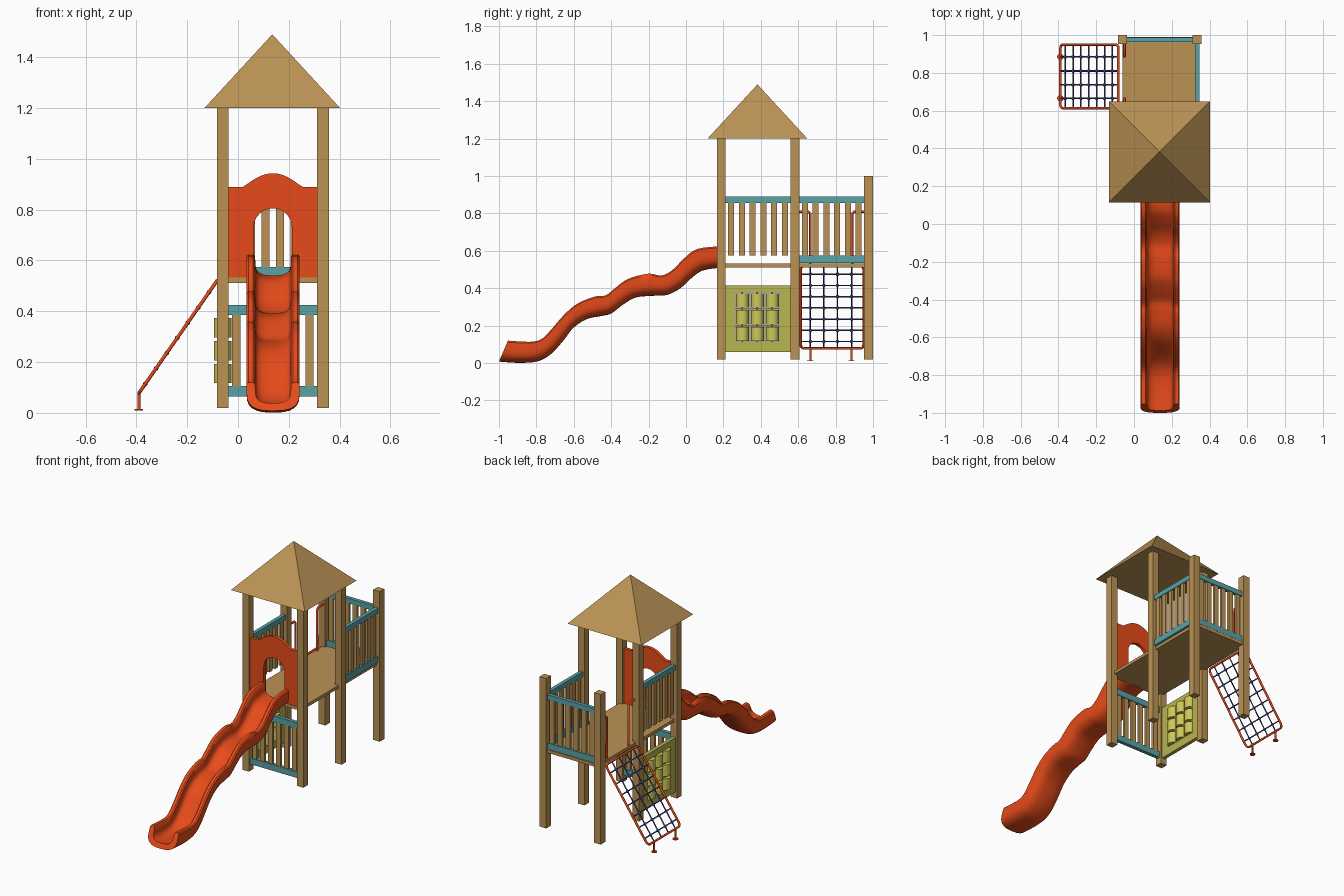
import bpy, bmesh, math
from mathutils import Vector, Matrix

if "Cube" in bpy.data.objects:
    bpy.data.objects.remove(bpy.data.objects["Cube"])


def material(name, rgb):
    m = bpy.data.materials.new(name)
    m.diffuse_color = (*rgb, 1)
    m.use_nodes = True
    m.node_tree.nodes["Principled BSDF"].inputs["Base Color"].default_value = m.diffuse_color
    return m


WOOD = material("wood", (0.50, 0.29, 0.09))
TEAL = material("teal", (0.10, 0.36, 0.38))
RED = material("orange_red", (0.80, 0.07, 0.01))
LIME = material("lime", (0.48, 0.46, 0.08))
YELLOW = material("yellow", (0.62, 0.58, 0.10))
ROPE = material("rope", (0.06, 0.06, 0.25))


def finish(name, bm, mat, smooth=None):
    bmesh.ops.recalc_face_normals(bm, faces=bm.faces)
    me = bpy.data.meshes.new(name)
    bm.to_mesh(me)
    bm.free()
    ob = bpy.data.objects.new(name, me)
    bpy.context.collection.objects.link(ob)
    me.materials.append(mat)
    if smooth:
        bpy.ops.object.select_all(action='DESELECT')
        ob.select_set(True)
        bpy.context.view_layer.objects.active = ob
        bpy.ops.object.shade_smooth_by_angle(angle=math.radians(smooth))
    return ob


def boxes(name, specs, mat):
    """Each spec is (x0, x1, y0, y1, z0, z1)."""
    bm = bmesh.new()
    for x0, x1, y0, y1, z0, z1 in specs:
        m = Matrix.Translation(((x0 + x1) / 2, (y0 + y1) / 2, (z0 + z1) / 2))
        bmesh.ops.create_cube(bm, size=1, matrix=m @ Matrix.Diagonal((x1 - x0, y1 - y0, z1 - z0, 1)))
    return finish(name, bm, mat)


def tubes(name, paths, radius, mat, closed=False, res=2):
    cu = bpy.data.curves.new(name, 'CURVE')
    cu.dimensions = '3D'
    cu.bevel_depth = radius
    cu.bevel_resolution = res
    cu.use_fill_caps = True
    for path in paths:
        s = cu.splines.new('POLY')
        s.points.add(len(path) - 1)
        for p, co in zip(s.points, path):
            p.co = (*co, 1)
        s.use_cyclic_u = closed
    cu.materials.append(mat)
    ob = bpy.data.objects.new(name, cu)
    bpy.context.collection.objects.link(ob)
    return ob


def catmull(pts, n):
    out = []
    for i in range(len(pts) - 1):
        a, b, c, d = (Vector(pts[min(max(k, 0), len(pts) - 1)]) for k in range(i - 1, i + 3))
        for j in range(n):
            t = j / n
            out.append(0.5 * (2 * b + (c - a) * t + (2 * a - 5 * b + 4 * c - d) * t * t
                              + (3 * b - a - 3 * c + d) * t ** 3))
    return out + [Vector(pts[-1])]


XL, XR, CX = -0.06, 0.334, 0.137
YF, YM, YB = 0.188, 0.582, 0.976
H = 0.0235

# Posts
for y, top, row in ((YF, 1.2, "front"), (YM, 1.2, "middle"), (YB, 1.0, "rear")):
    for x, side in ((XL, "left"), (XR, "right")):
        boxes(f"{row}_{side}_post", [(x - H, x + H, y - H, y + H, 0.02, top)], WOOD)

# Roof
bm = bmesh.new()
bmesh.ops.create_cone(bm, cap_ends=True, segments=4, radius1=0.267 * math.sqrt(2), radius2=0, depth=0.29,
                      matrix=Matrix.Translation((0.135, 0.382, 1.345)) @ Matrix.Rotation(math.pi / 4, 4, 'Z'))
finish("roof", bm, WOOD)

# Decks
boxes("tower_deck", [(XL, XR, YF - 0.015, YM, 0.512, 0.532)], WOOD)
boxes("rear_deck", [(XL, XR, YM, YB + 0.015, 0.512, 0.532)], WOOD)


# Railings: six slats between two rails, along x or y
def railing(name, axis, at, mid, rails, slat_z):
    def span(u0, u1, half, z0, z1):
        if axis == 'x':
            return (u0, u1, at - half, at + half, z0, z1)
        return (at - half, at + half, u0, u1, z0, z1)
    half_len = 0.197 - H
    boxes(name + "_rails", [span(mid - half_len, mid + half_len, 0.012, *z) for z in rails], TEAL)
    centres = [mid + (i - 2.5) * 0.0575 for i in range(6)]
    boxes(name + "_slats", [span(c - 0.016, c + 0.016, 0.008, *slat_z) for c in centres], WOOD)


UPPER, LOWER = (0.857, 0.89), (0.535, 0.575)
railing("rear_railing", 'x', YB, CX, [UPPER, LOWER], (0.575, 0.857))
railing("rear_right_railing", 'y', XR, (YM + YB) / 2, [UPPER, LOWER], (0.575, 0.857))
railing("tower_left_railing", 'y', XL, (YF + YM) / 2, [UPPER], (0.575, 0.857))
railing("lower_front_railing", 'x', YF, CX, [(0.385, 0.425), (0.065, 0.105)], (0.105, 0.385))

# Arched entry panel above the slide
outline = [(-0.174, 0.532), (-0.174, 0.89), (-0.118, 0.89)]
for i in range(1, 24):
    u = i / 24
    bump = min(1, 1.25 * math.sin(math.pi * u) ** 1.2 * (1 - 0.2 * math.sin(math.pi * u)))
    outline.append((-0.118 + 0.236 * u, 0.89 + 0.053 * bump))
outline += [(0.118, 0.89), (0.174, 0.89), (0.174, 0.532), (0.075, 0.532)]
outline += [(0.075 * math.cos(math.pi * i / 16), 0.73 + 0.075 * math.sin(math.pi * i / 16)) for i in range(17)]
outline.append((-0.075, 0.532))
bm = bmesh.new()
face = bm.faces.new([bm.verts.new((CX + x, 0.177, z)) for x, z in outline])
ext = bmesh.ops.extrude_face_region(bm, geom=[face])
bmesh.ops.translate(bm, vec=(0, 0.022, 0), verts=[v for v in ext["geom"] if isinstance(v, bmesh.types.BMVert)])
finish("entry_panel", bm, RED, 30)

# Wavy slide: (bottom y, bottom z, rim y, rim z) along its length
stations = [(-1.0, 0.008, -0.952, 0.12), (-0.89, 0.001, -0.88, 0.115), (-0.79, 0.01, -0.82, 0.115),
            (-0.72, 0.05, -0.77, 0.13), (-0.66, 0.115, -0.72, 0.18), (-0.60, 0.19, -0.65, 0.26),
            (-0.53, 0.235, -0.58, 0.318), (-0.46, 0.25, -0.49, 0.355), (-0.40, 0.265, -0.43, 0.362),
            (-0.34, 0.31, -0.38, 0.40), (-0.27, 0.35, -0.31, 0.45), (-0.17, 0.36, -0.20, 0.478),
            (-0.10, 0.365, -0.13, 0.468), (-0.03, 0.40, -0.07, 0.50), (0.03, 0.455, -0.01, 0.56),
            (0.09, 0.495, 0.06, 0.61), (0.185, 0.51, 0.185, 0.625)]


def arc(w, low, high, n=12):
    return [(-w * math.copysign(abs(math.cos(a)) ** 0.7, math.cos(a)), high - (high - low) * math.sin(a) ** 0.8)
            for a in (math.pi * i / n for i in range(n + 1))]


section = [(-0.104, 0.93)] + arc(0.104, 0, 0.6) + [(0.104, 0.93), (0.097, 1), (0.078, 1), (0.071, 0.93)]
section += arc(0.069, 0.27, 0.65)[::-1] + [(-0.071, 0.93), (-0.078, 1), (-0.097, 1)]
low = catmull([(0, s[0], s[1]) for s in stations], 4)
rim = catmull([(0, s[2], s[3]) for s in stations], 4)
bm = bmesh.new()
rings = []
for a, b in zip(low, rim):
    rings.append([bm.verts.new(a.lerp(b, h) + Vector((0.138 + x, 0, 0))) for x, h in section])
n = len(section)
for r, q in zip(rings, rings[1:]):
    for i in range(n):
        bm.faces.new((r[i], r[(i + 1) % n], q[(i + 1) % n], q[i]))
bm.faces.new(rings[0])
bm.faces.new(rings[-1])
finish("slide", bm, RED, 40)

# Game panel: frame with nine windows
ys, zs = (0.302, 0.382, 0.462), (0.155, 0.245, 0.335)
ye = [0.2115] + [y + s for y in ys for s in (-0.037, 0.037)] + [0.5585]
ze = [0.06] + [z + s for z in zs for s in (-0.041, 0.041)] + [0.415]
parts = [(XL - 0.012, XL + 0.012, ye[i], ye[i + 1], 0.06, 0.415) for i in (0, 2, 4, 6)]
parts += [(XL - 0.012, XL + 0.012, ye[i], ye[i + 1], ze[j], ze[j + 1]) for i in (1, 3, 5) for j in (0, 2, 4, 6)]
boxes("game_panel", parts, LIME)

# Turning game drums and their rods
bm = bmesh.new()
for y in ys:
    for z in zs:
        bmesh.ops.create_cone(bm, cap_ends=True, segments=24, radius1=0.034, radius2=0.034, depth=0.076,
                              matrix=Matrix.Translation((XL, y, z)))
finish("game_drums", bm, YELLOW, 40)
tubes("game_rods", [[(XL, y, 0.1), (XL, y, 0.39)] for y in ys], 0.004, LIME)

# Climbing net frame
Y0, Y1 = 0.613, 0.95


def net(y, z):
    return (-0.39 + (z - 0.078) * 0.307 / 0.442, y, z)


r = 0.02
corners = [(Y0 + r, 0.078 + r, 180), (Y1 - r, 0.078 + r, 270), (Y1 - r, 0.52 - r, 0), (Y0 + r, 0.52 - r, 90)]
loop = [net(y + r * math.cos(math.radians(a + d)), z + r * math.sin(math.radians(a + d)))
        for y, z, a in corners for d in (0, 30, 60, 90)]
tubes("net_frame", [loop], 0.007, RED, closed=True)

# Net ropes and knots
rope_y = (0.665, 0.737, 0.81, 0.885)
rope_z = [0.115 + 0.06 * i for i in range(7)]
tubes("net_ropes", [[net(y, 0.078), net(y, 0.52)] for y in rope_y]
      + [[net(Y0, z), net(Y1, z)] for z in rope_z], 0.004, ROPE, res=1)
bm = bmesh.new()
for y in rope_y:
    for z in rope_z:
        bmesh.ops.create_icosphere(bm, subdivisions=2, radius=0.0095, matrix=Matrix.Translation(net(y, z)))
finish("net_knots", bm, ROPE, 60)

# Net feet with flanges
bm = bmesh.new()
for y in (0.665, 0.885):
    for rad, z0, z1 in ((0.006, 0.014, 0.08), (0.017, 0.01, 0.015)):
        bmesh.ops.create_cone(bm, cap_ends=True, segments=16, radius1=rad, radius2=rad, depth=z1 - z0,
                              matrix=Matrix.Translation((-0.39, y, (z0 + z1) / 2)))
finish("net_feet", bm, RED, 40)

# Grab handles beside the net opening
tubes("grab_handles", [[(-0.05, p, 0.81), (-0.05, q - 0.2 * (q - p), 0.81), (-0.05, q, 0.798), (-0.05, q, 0.53)]
                       for p, q in ((0.6, 0.665), (0.957, 0.888))], 0.007, RED)
